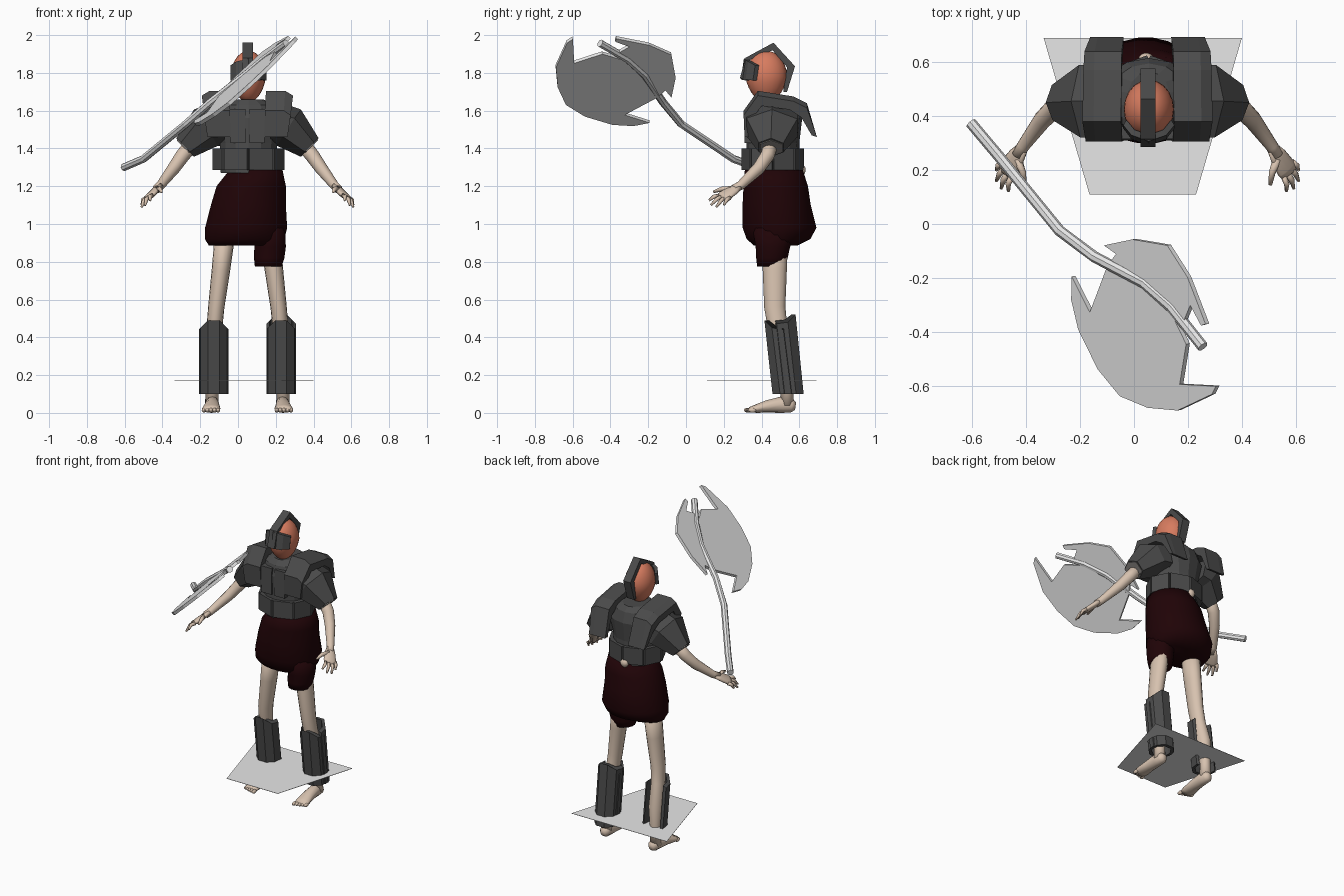
import bpy, bmesh, math
from mathutils import Vector as V

cube = bpy.data.objects.get("Cube")
if cube:
    bpy.data.objects.remove(cube)


def material(name, rgb):
    m = bpy.data.materials.new(name)
    m.use_nodes = True
    m.diffuse_color = (*rgb, 1)
    m.node_tree.nodes["Principled BSDF"].inputs["Base Color"].default_value = (*rgb, 1)
    return m


SKIN = material("pale_skin", (.68, .54, .43))
FACE = material("orange_skin", (.68, .2, .115))
IRON = material("dark_iron", (.07, .07, .07))
CUFF = material("worn_grey", (.2, .19, .18))
CLOTH = material("maroon_cloth", (.014, .001, .002))
STEEL = material("light_grey", (.8, .8, .8))
MID = .05  # mirror plane of the body


def finish(name, bm, mat, smooth):
    bmesh.ops.recalc_face_normals(bm, faces=bm.faces)
    mesh = bpy.data.meshes.new(name)
    for f in bm.faces:
        f.smooth = smooth
    bm.to_mesh(mesh)
    bm.free()
    mesh.materials.append(mat)
    obj = bpy.data.objects.new(name, mesh)
    bpy.context.collection.objects.link(obj)


def loft(name, rings, mat, smooth=False):
    bm = bmesh.new()
    loops = [[bm.verts.new(p) for p in ring] for ring in rings]
    n = len(loops[0])
    for a, b in zip(loops, loops[1:]):
        for i in range(n):
            j = (i + 1) % n
            bm.faces.new((a[i], a[j], b[j], b[i]))
    bm.faces.new(loops[0])
    bm.faces.new(loops[-1])
    finish(name, bm, mat, smooth)


def plate(name, outline, depth, mat):
    d = V(depth)
    loft(name, [outline, [V(p) + d for p in outline]], mat)


def stack(name, rows, mat, sides=20, smooth=True):
    """Horizontal ellipses: centre x, centre y, z, radius x, radius y."""
    turn = [math.tau * (i + .5) / sides for i in range(sides)]
    loft(name, [[(x + rx * math.cos(t), y + ry * math.sin(t), z) for t in turn]
                for x, y, z, rx, ry in rows], mat, smooth)


def tube(name, path, radii, mat, sides=12, ref=(0, 1, 0), smooth=True):
    """Tube along a path; a radius may be a pair (across, along ref)."""
    pts = [V(p) for p in path]
    rings = []
    for i, p in enumerate(pts):
        d = (pts[min(i + 1, len(pts) - 1)] - pts[max(i - 1, 0)]).normalized()
        v = V(ref)
        v = (v - d * v.dot(d)).normalized()
        u = d.cross(v)
        r = radii[i] if isinstance(radii, list) else radii
        a, b = r if isinstance(r, tuple) else (r, r)
        turn = [math.tau * k / sides for k in range(sides)]
        rings.append([p + u * a * math.cos(t) + v * b * math.sin(t) for t in turn])
    loft(name, rings, mat, smooth)


def flip(s, pts):
    return [(MID + s * (x - MID), y, z) for x, y, z in pts]


def ball(name, at, size, mat):
    bm = bmesh.new()
    bmesh.ops.create_uvsphere(bm, u_segments=20, v_segments=14, radius=1)
    for v in bm.verts:
        taper = 1 + .15 * min(v.co.z, 0)  # narrower chin
        v.co = V(at) + V((v.co.x * size[0] * taper, v.co.y * size[1] * taper, v.co.z * size[2]))
    finish(name, bm, mat, True)


# Head and helmet
ball("head", (.055, .425, 1.78), (.093, .11, .137), FACE)
crest = [(.285, 1.77), (.315, 1.88), (.463, 1.96), (.577, 1.835), (.535, 1.7),
         (.515, 1.7), (.535, 1.83), (.458, 1.92), (.34, 1.87), (.32, 1.77)]
plate("helmet_crest", [(.025, y, z) for y, z in crest], (.055, 0, 0), IRON)
for s, side in ((1, "left"), (-1, "right")):
    brow = [(.055, .29), (.12, .315), (.15, .355)]
    for k, (a, b) in enumerate(zip(brow, brow[1:])):
        quad = [(*a, 1.765), (*b, 1.76), (*b, 1.86 - .02 * k), (*a, 1.875 - .015 * k)]
        quad = [(.055 + s * (x - .055), y + .15 * (z - 1.765), z) for x, y, z in quad]
        plate(f"{side}_visor_{k}", quad, (-.012 * s, .02, 0), IRON)

# Torso armour
stack("torso", [(.055, .46, 1.27, .15, .145), (.055, .46, 1.43, .155, .14),
                (.055, .465, 1.56, .185, .15), (.055, .465, 1.63, .15, .13),
                (.055, .465, 1.66, .08, .1)], IRON, 14, False)
for k in range(8):
    ring = []
    for t in (k * 45 + 2, k * 45 + 43):
        a = math.radians(t - 90)
        ring.append(V((.055 + .19 * math.cos(a), .46 + .165 * math.sin(a), 1.285)))
    inward = (V((.055, .46, 1.285)) - (ring[0] + ring[1]) / 2) * .2
    up = V((0, 0, .115))
    plate(f"belt_plate_{k}", [ring[0], ring[1], ring[1] + up, ring[0] + up], inward, IRON)
ball("bare_lower_back", (.045, .612, 1.285), (.028, .022, .03), SKIN)

strap = [(.31, 1.46), (.305, 1.6), (.38, 1.705), (.57, 1.675), (.64, 1.64), (.693, 1.46),
         (.665, 1.47), (.61, 1.59), (.55, 1.63), (.4, 1.65), (.35, 1.58), (.35, 1.46)]
for s, side in ((1, "left"), (-1, "right")):
    # Shoulder straps flare outward at the top
    edges = []
    for x, lean, drop in ((.138, .04, 0), (.235, .06, 0), (.262, .12, .025)):
        edges.append(flip(s, [(x + lean * (z - 1.46), y, z - drop * (z > 1.5))
                              for y, z in strap]))
    loft(f"{side}_shoulder_strap", edges, IRON)
    plate(f"{side}_breast_plate", flip(s, [(.06, .31, 1.43), (.14, .31, 1.43),
          (.15, .315, 1.61), (.06, .315, 1.61)]), (0, .05, 0), IRON)
    tube(f"{side}_sleeve", flip(s, [(.19, .455, 1.53), (.27, .455, 1.51), (.38, .45, 1.405)]),
         [(.12, .155), (.115, .155), (.068, .075)], IRON, 6, smooth=False)
    tube(f"{side}_cuff", flip(s, [(.37, .45, 1.415), (.383, .45, 1.402)]), (.058, .066),
         CUFF, 6, smooth=False)

    # Arm and hand
    tube(f"{side}_arm", flip(s, [(.33, .455, 1.44), (.395, .43, 1.36), (.44, .385, 1.295),
         (.51, .29, 1.205), (.53, .255, 1.185)]), [.04, .038, .034, .024, .024], SKIN)
    spread = (s * .04, .075, -.015)
    tube(f"{side}_palm", flip(s, [(.515, .28, 1.2), (.535, .25, 1.18), (.565, .205, 1.15),
         (.575, .185, 1.14)]), [(.02, .024), (.018, .036), (.017, .043), (.01, .036)],
         SKIN, ref=spread)
    tips = [(.565, .122, 1.125), (.592, .132, 1.1), (.61, .16, 1.09), (.61, .2, 1.1)]
    for k, tip in enumerate(tips):
        root = V((.555, .175, 1.15)) + V((.04, .075, -.015)) * (k * .25)
        mid = (root + V(tip)) / 2 + V((.006, 0, .008))
        tube(f"{side}_finger_{k}", flip(s, [root, mid, tip]), [.012, .011, .006], SKIN, 8)
    tube(f"{side}_thumb", flip(s, [(.53, .24, 1.185), (.512, .19, 1.185), (.505, .145, 1.17)]),
         [.016, .013, .007], SKIN, 8)

    # Leg and foot
    tube(f"{side}_leg", flip(s, [(.165, .47, .98), (.19, .47, .76), (.215, .47, .56),
         (.225, .485, .45), (.235, .52, .3), (.238, .535, .15), (.238, .535, .04)]),
         [(.055, .07), (.049, .064), (.043, .056), (.042, .052), (.046, .054), .034, .036],
         SKIN, 16)
    tube(f"{side}_foot", flip(s, [(.236, .58, .035), (.236, .56, .038), (.236, .51, .044),
         (.238, .43, .034), (.242, .37, .022), (.242, .335, .016)]),
         [(.018, .02), (.034, .035), (.036, .044), (.042, .033), (.049, .022), (.044, .014)],
         SKIN, ref=(0, 0, 1))
    for k in range(5):
        at = flip(s, [(.205 + .019 * k, .328 + .006 * k, .014)])[0]
        ball(f"{side}_toe_{k}", at, (.011, .022, .013), SKIN)

    # Greaves: a front shell on each leg, a rear shell on the left one only
    half = [(-.078, .08), (-.07, .02), (-.03, -.02), (.03, -.02), (.07, .02), (.078, .08)]
    shell = half + [(x * .8, y * .85 + .02) for x, y in reversed(half)]
    shells = [("greave", 1, .435, .49)] + [("rear_greave", -1, .56, .52)] * (s > 0)
    for name, way, y0, top in shells:
        loft(f"{side}_{name}", [
            flip(s, [(.228 + x, y0 + way * y, top - max(0, abs(x) - .03)) for x, y in shell]),
            flip(s, [(.228 + x, y0 + .043 + way * y, .1) for x, y in shell])], IRON)

# Skirt with a longer hem on the left leg
stack("skirt", [(.095, .465, 1.285, .142, .155), (.07, .475, 1.2, .185, .172),
                (.055, .48, 1.1, .2, .182), (.043, .495, .98, .219, .197),
                (.035, .49, .92, .212, .17), (.035, .475, .885, .19, .115)], CLOTH, 24)
stack("skirt_left_hem", [(.165, .47, .98, .085, .12), (.17, .46, .88, .085, .093),
                         (.165, .455, .82, .082, .085), (.16, .45, .775, .072, .075)], CLOTH, 16)

# Axe: bent handle and two blades lying in one tilted plane
tube("axe_handle", [(-.605, .375, 1.3), (-.5, .25, 1.345), (-.275, -.026, 1.53),
                    (-.146, -.122, 1.645), (.04, -.22, 1.79), (.14, -.31, 1.873),
                    (.255, -.455, 1.957)], .021, STEEL, 8, (0, 0, 1), False)


def blade(name, outline):
    half = V((-.96, -.17, 1)).normalized() * .01
    pts = [V((x, y, 1.722 + .96 * x + .17 * (y + .4))) - half for x, y in outline]
    plate(name, pts, half * 2, STEEL)


blade("axe_main_blade", [(-.224, -.193), (-.157, -.326), (-.09, -.148), (.04, -.22), (.14, -.32),
                         (.2, -.444), (.176, -.593), (.31, -.6), (.295, -.63), (.168, -.69),
                         (.057, -.68), (-.046, -.637), (-.128, -.537), (-.2, -.39), (-.226, -.28)])
blade("axe_rear_blade", [(-.105, -.078), (0, -.056), (.13, -.078), (.205, -.196), (.272, -.37),
                         (.255, -.375), (.215, -.3), (.19, -.36), (.14, -.3), (.04, -.21),
                         (-.09, -.15), (-.06, -.11)])

# Thin floor sheet around the ankles
plate("floor_sheet", [(-.165, .11, .17), (.23, .11, .17), (.4, .69, .17), (-.335, .69, .17)],
      (0, 0, .002), STEEL)
